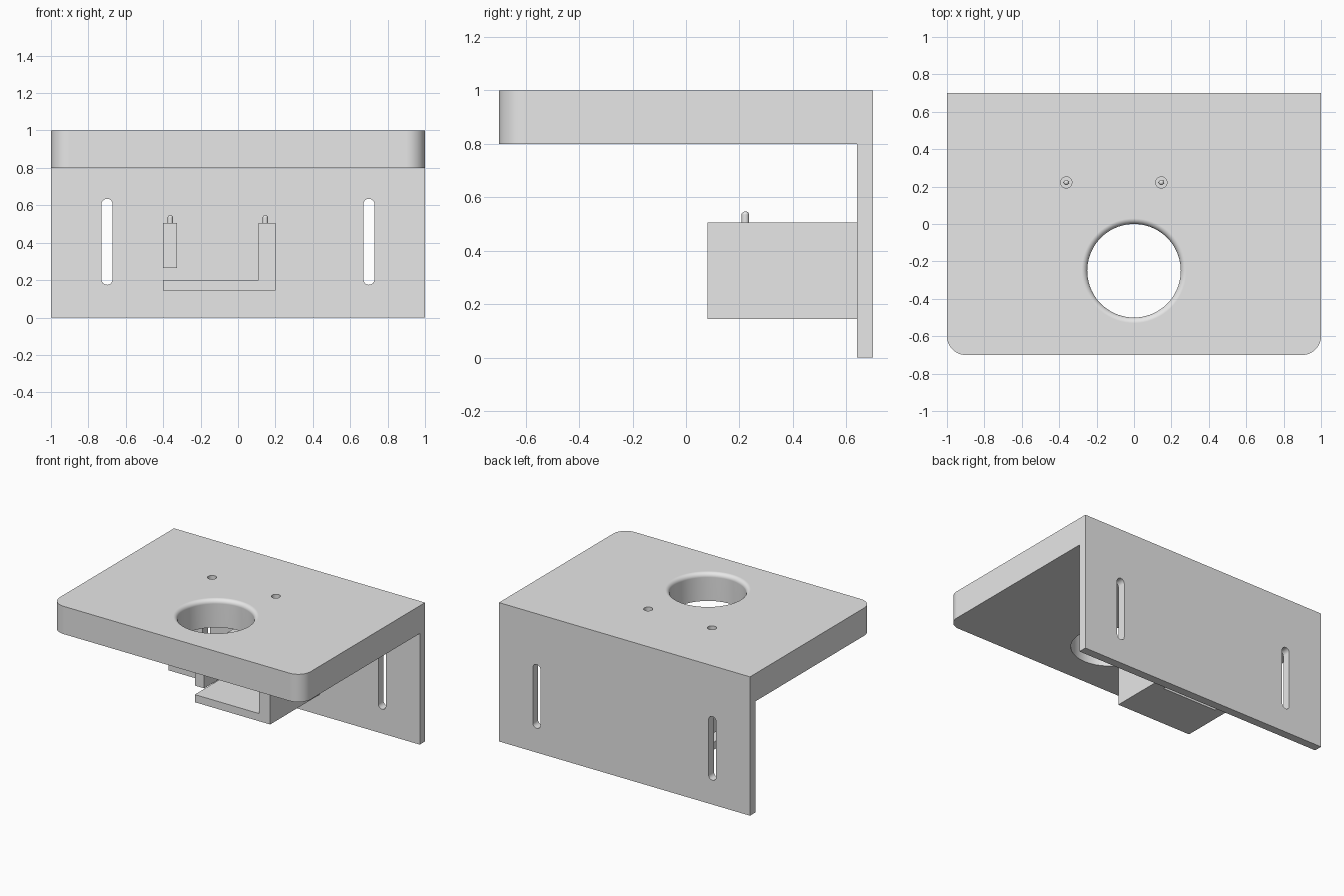
import bpy, bmesh
from math import sin, cos, pi, radians
from mathutils import Vector

cube = bpy.data.objects.get("Cube")
if cube:
    bpy.data.objects.remove(cube, do_unlink=True)

grey = bpy.data.materials.new("plain grey")
grey.use_nodes = True
grey.diffuse_color = (0.8, 0.8, 0.8, 1)
bsdf = next(n for n in grey.node_tree.nodes if n.type == "BSDF_PRINCIPLED")
bsdf.inputs["Base Color"].default_value = grey.diffuse_color


def make(name, bm):
    bmesh.ops.recalc_face_normals(bm, faces=bm.faces)
    mesh = bpy.data.meshes.new(name)
    bm.to_mesh(mesh)
    bm.free()
    mesh.materials.append(grey)
    obj = bpy.data.objects.new(name, mesh)
    bpy.context.collection.objects.link(obj)
    return obj


def prism(name, outline, axis, start, end, round_edge=None, radius=0):
    """Extrude a 2D outline along x (outline in y, z) or y (outline in x, z)."""
    place = (lambda a, b: (start, a, b)) if axis == "x" else (lambda a, b: (a, start, b))
    bm = bmesh.new()
    face = bm.faces.new([bm.verts.new(place(a, b)) for a, b in outline])
    moved = bmesh.ops.extrude_face_region(bm, geom=[face])["geom"]
    length = end - start
    shift = Vector((length, 0, 0) if axis == "x" else (0, length, 0))
    bmesh.ops.translate(bm, vec=shift, verts=[v for v in moved if isinstance(v, bmesh.types.BMVert)])
    if round_edge:
        edges = [e for e in bm.edges if round_edge(*[v.co for v in e.verts])]
        bmesh.ops.bevel(bm, geom=edges, offset=radius, segments=12, profile=0.5, affect="EDGES")
    return make(name, bm)


def lathe(name, profile, x, y, steps):
    """Turn an (r, z) profile about a vertical axis at x, y."""
    bm = bmesh.new()
    verts = [bm.verts.new((x + r, y, z)) for r, z in profile]
    edges = [bm.edges.new(pair) for pair in zip(verts, verts[1:])]
    bmesh.ops.spin(bm, geom=verts + edges, cent=(x, y, 0), axis=(0, 0, 1),
                   angle=2 * pi, steps=steps)
    bmesh.ops.remove_doubles(bm, verts=bm.verts, dist=0.0001)
    return make(name, bm)


def apply(obj, kind, **settings):
    mod = obj.modifiers.new(kind, kind)
    for key, value in settings.items():
        setattr(mod, key, value)
    bpy.context.view_layer.objects.active = obj
    bpy.ops.object.modifier_apply(modifier=mod.name)


def cut(obj, cutter):
    cutter.hide_render = True
    apply(obj, "BOOLEAN", operation="DIFFERENCE", solver="EXACT", object=cutter)
    bpy.data.objects.remove(cutter, do_unlink=True)


def smooth(obj):
    bpy.ops.object.select_all(action="DESELECT")
    obj.select_set(True)
    bpy.context.view_layer.objects.active = obj
    bpy.ops.object.shade_smooth_by_angle(angle=radians(30))
    obj.modifiers.new("flat face normals", "WEIGHTED_NORMAL").keep_sharp = True


TOP, UNDER, WALL = 1.0, 0.8, 0.64
PINS = (-0.362, 0.146)
PIN_Y = 0.222

# Bracket: top plate and back plate in one, front corners rounded
bracket = prism("bracket", [(-0.7, UNDER), (WALL, UNDER), (WALL, 0), (0.7, 0), (0.7, TOP), (-0.7, TOP)],
                "x", -1, 1,
                lambda a, b: a.y < -0.69 and b.y < -0.69 and abs(a.z - b.z) > 0.1, 0.1)

# Large round opening with a filleted upper rim
R, F = 0.25, 0.03
fillet = [(R + F - F * cos(t), TOP - F + F * sin(t)) for t in (i * pi / 16 for i in range(9))]
cut(bracket, lathe("opening_cutter", [(0, 0.7), (R, 0.7)] + fillet + [(R + F, 1.1), (0, 1.1)], 0, -R, 72))

# Access holes above the pins
for x in PINS:
    cut(bracket, lathe("access_cutter", [(0, 0.7), (0.03, 0.7), (0.03, 1.1), (0, 1.1)], x, PIN_Y, 32))

# Upright mounting slots in the back plate
for x in (-0.7, 0.7):
    r, low, high = 0.03, 0.205, 0.605
    arc = [i * pi / 12 for i in range(13)]
    slot = [(x + r * cos(t), high + r * sin(t)) for t in arc]
    slot += [(x - r * cos(t), low - r * sin(t)) for t in arc]
    cut(bracket, prism("slot_cutter", slot, "y", 0.6, 0.75))
smooth(bracket)

# Holder: floor and side wall, with a window through the floor at the back
FRONT, BASE, FLOOR, RIM = 0.08, 0.145, 0.2, 0.505
holder = prism("holder_tray", [(-0.4, BASE), (0.2, BASE), (0.2, RIM), (0.11, RIM), (0.11, FLOOR), (-0.4, FLOOR)],
               "y", FRONT, WALL)
cut(holder, prism("window_cutter", [(-0.325, 0.1), (0.11, 0.1), (0.11, 0.22), (-0.325, 0.22)],
                  "y", 0.43, 0.7))

# Opposite side wall, raised clear of the floor
prism("holder_side_wall", [(-0.4, 0.265), (-0.325, 0.265), (-0.325, RIM), (-0.4, RIM)],
      "y", FRONT, WALL)

# Rounded locating pins on the side walls
for x in PINS:
    r = 0.014
    dome = [(r * cos(t), 0.535 + 0.012 * sin(t)) for t in (i * pi / 12 for i in range(6))]
    smooth(lathe("locating_pin", [(0, 0.49), (r, 0.49)] + dome + [(0, 0.547)], x, PIN_Y, 24))
